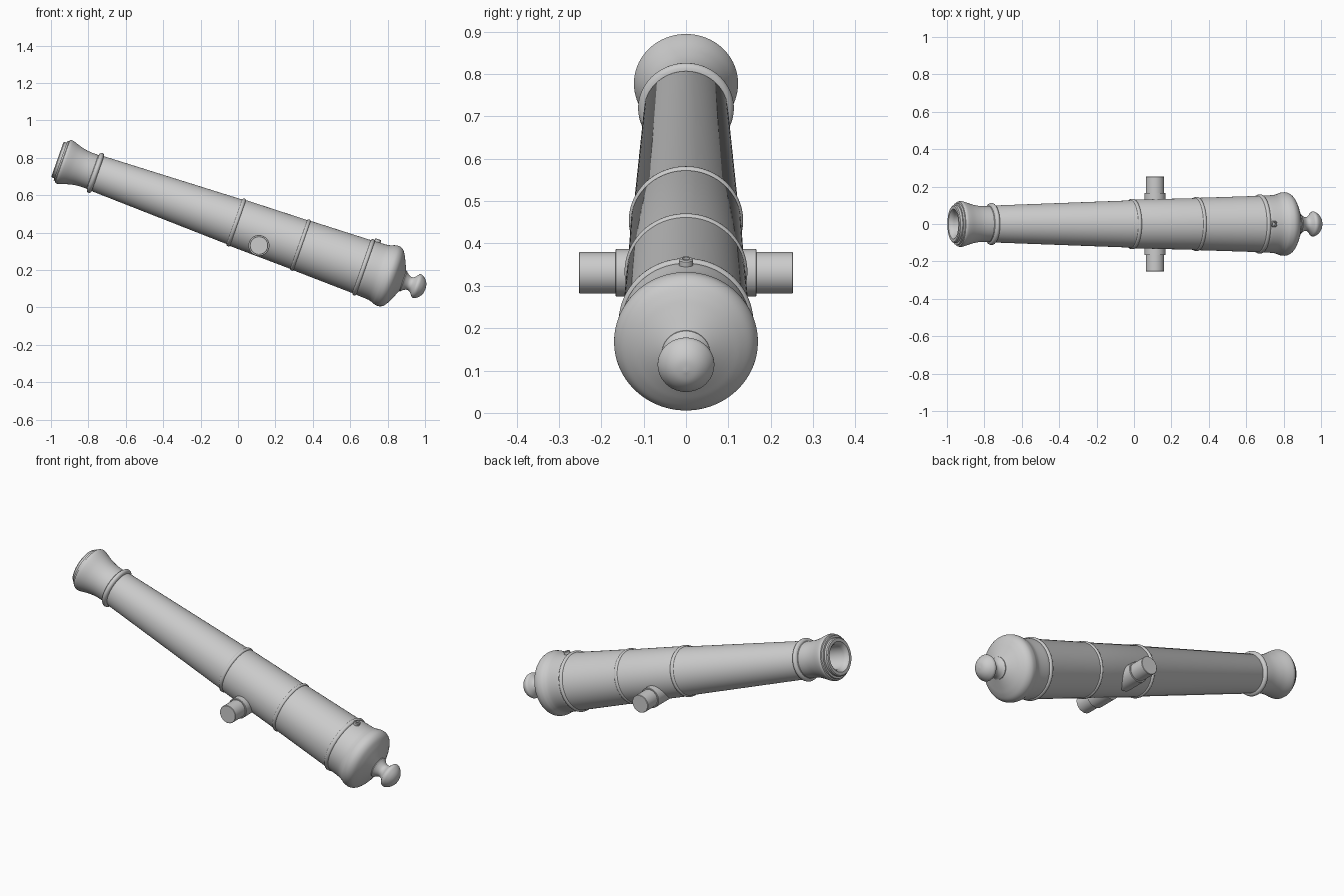
import bpy, bmesh, math
from mathutils import Matrix, Vector

if "Cube" in bpy.data.objects:
    bpy.data.objects.remove(bpy.data.objects["Cube"])

# Frame of the tilted gun: local +x runs from muzzle to breech
TILT = math.radians(19.4)
GUN = Matrix.Translation((0, 0, 0.451)) @ Matrix.Rotation(TILT, 4, 'Y')


def lathe(name, profile, matrix, steps=64):
    """Revolve (x, radius) points about local x."""
    bm = bmesh.new()
    vs = [bm.verts.new((x, 0, r)) for x, r in profile]
    es = [bm.edges.new(p) for p in zip(vs, vs[1:])]
    bmesh.ops.spin(bm, geom=vs + es, cent=(0, 0, 0), axis=(1, 0, 0),
                   angle=math.tau, steps=steps, use_merge=True)
    bmesh.ops.remove_doubles(bm, verts=bm.verts, dist=1e-5)
    bmesh.ops.recalc_face_normals(bm, faces=bm.faces)
    mesh = bpy.data.meshes.new(name)
    bm.to_mesh(mesh)
    bm.free()
    ob = bpy.data.objects.new(name, mesh)
    bpy.context.collection.objects.link(ob)
    ob.matrix_world = matrix
    bpy.ops.object.select_all(action='DESELECT')
    ob.select_set(True)
    bpy.context.view_layer.objects.active = ob
    bpy.ops.object.shade_smooth_by_angle(angle=math.radians(35))
    return ob


def bead(x, r_in, r_out, half):
    """Half-round moulding section centred at x."""
    return [(x - half * math.cos(a), r_in + (r_out - r_in) * math.sin(a))
            for a in (math.pi * i / 6 for i in range(7))]


def smooth(points, n=5):
    """Catmull-Rom curve through profile points."""
    p = [Vector(q) for q in points]
    p = [2 * p[0] - p[1]] + p + [2 * p[-1] - p[-2]]
    out = []
    for i in range(1, len(p) - 2):
        a, b, c, d = p[i - 1:i + 3]
        for k in range(n):
            t = k / n
            out.append(tuple(0.5 * (2 * b + (c - a) * t + (2 * a - 5 * b + 4 * c - d) * t * t
                                    + (3 * b - a - 3 * c + d) * t ** 3)))
    return out + [tuple(p[-2])]


# Barrel: bore, stepped muzzle lip, flared bell, beads, breech
profile = [(-0.40, 0), (-0.40, 0.064), (-1.0, 0.064), (-1.017, 0.072), (-1.024, 0.080),
           (-1.024, 0.096), (-1.019, 0.101), (-1.006, 0.101), (-1.006, 0.112),
           (-0.997, 0.113)]
profile += smooth([(-0.995, 0.120), (-0.983, 0.123), (-0.965, 0.119), (-0.925, 0.106),
                   (-0.88, 0.097), (-0.825, 0.095)])
profile += bead(-0.808, 0.097, 0.113, 0.014)
profile += [(-0.79, 0.099), (-0.024, 0.126)]
profile += bead(-0.010, 0.128, 0.135, 0.010)
profile += [(0.004, 0.130), (0.342, 0.138)]
profile += bead(0.354, 0.139, 0.145, 0.009)
profile += [(0.366, 0.140), (0.698, 0.150)]
profile += bead(0.712, 0.151, 0.159, 0.011)
profile += smooth([(0.727, 0.152), (0.79, 0.155), (0.815, 0.161), (0.835, 0.168),
                   (0.86, 0.169), (0.882, 0.157), (0.899, 0.132), (0.912, 0.105),
                   (0.928, 0.070), (0.934, 0.057)])
profile += [(0.934, 0)]
lathe("barrel", profile, GUN, 96)

# Knob and its waisted neck behind the breech
knob = [(0.925, 0), (0.925, 0.057)]
knob += smooth([(0.938, 0.057), (0.950, 0.046), (0.968, 0.037), (0.985, 0.040),
                (1.002, 0.058)])
knob += smooth([(1.006, 0.064), (1.014, 0.067), (1.026, 0.064), (1.045, 0.049),
                (1.058, 0.028), (1.063, 0)])
lathe("breech_knob", knob, GUN, 48)

# Trunnions with stepped shoulders, below the bore line
for side, label in ((1, "left"), (-1, "right")):
    m = Matrix.Translation((0.112, 0, 0.331)) @ Matrix.Rotation(side * math.pi / 2, 4, 'Z')
    lathe("trunnion_" + label,
          [(0.05, 0), (0.05, 0.056), (0.165, 0.056), (0.167, 0.054), (0.167, 0.049),
           (0.251, 0.049), (0.253, 0.047), (0.253, 0)], m, 48)

# Small hollow vent on top of the breech
vent = GUN @ Matrix.Translation((0.737, 0, 0)) @ Matrix.Rotation(-math.pi / 2, 4, 'Y')
lathe("vent", [(0.14, 0.017), (0.165, 0.017), (0.168, 0.014), (0.168, 0.009),
               (0.154, 0.009), (0.154, 0)], vent, 24)
